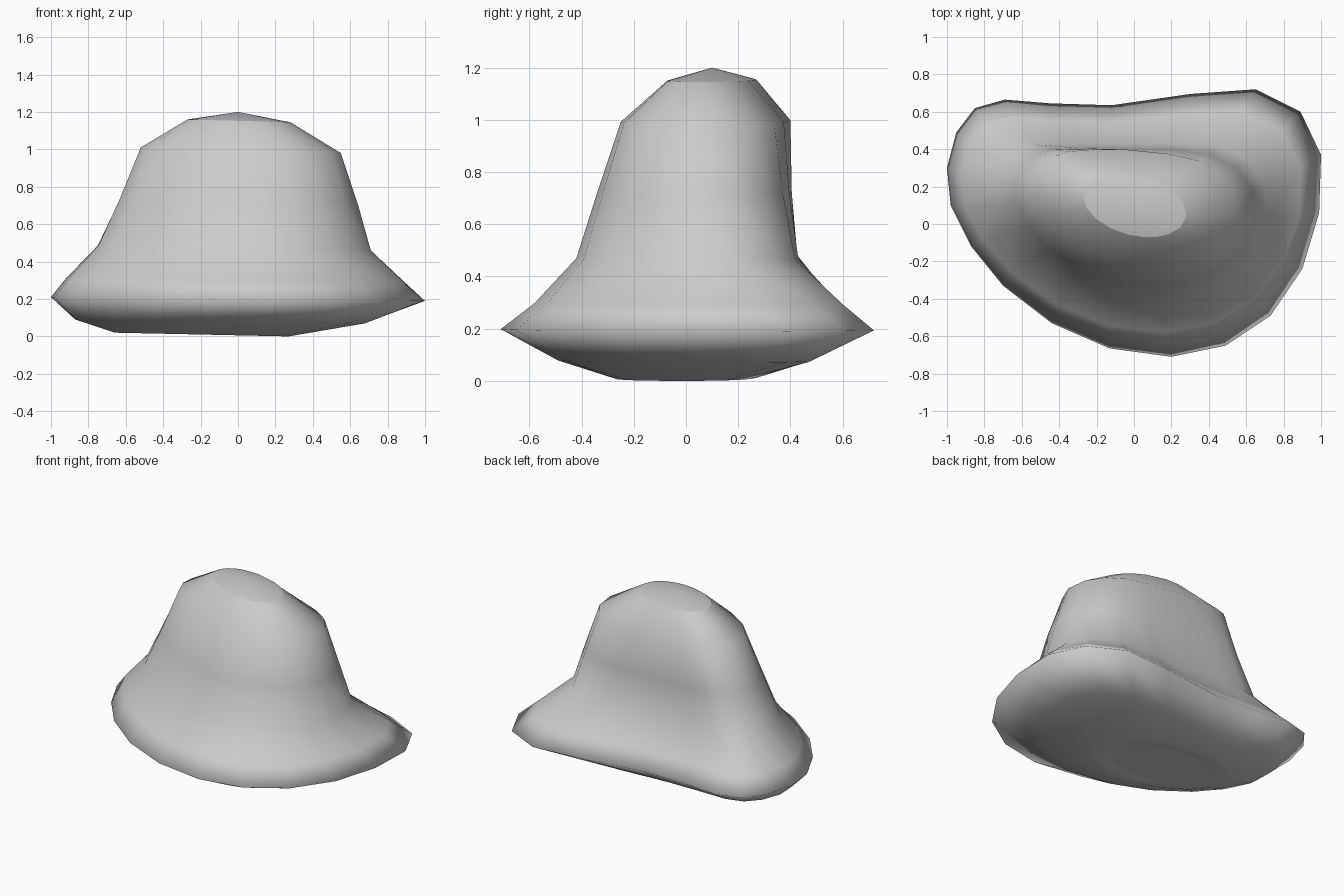
import bpy, bmesh
from math import atan2, cos, sin

if "Cube" in bpy.data.objects:
    bpy.data.objects.remove(bpy.data.objects["Cube"])

# Kidney-shaped brim outline seen from above
BRIM = [(-1.0, .30), (-.95, .49), (-.85, .62), (-.69, .665), (-.45, .645),
        (-.12, .635), (.30, .695), (.65, .72), (.89, .60), (1.0, .37),
        (.99, .06), (.90, -.24), (.73, -.49), (.49, -.65), (.20, -.71),
        (-.13, -.665), (-.44, -.53), (-.70, -.33), (-.87, -.12), (-.98, .10)]

# Rings, bottom to top: x range, y range, left z, right z, share of kidney shape
RINGS = [(-.50, .12, -.19, .21, .025, .015, 0),
         (-.54, .16, -.22, .24, .025, .010, .1),
         (-.66, .27, -.27, .27, .020, .000, .3),
         (-.87, .68, -.49, .48, .090, .070, .8),
         (-1.0, 1.0, -.71, .72, .210, .190, 1),
         (-.92, .89, -.58, .60, .310, .290, .95),
         (-.75, .71, -.42, .43, .485, .460, .75),
         (-.63, .64, -.34, .405, .740, .710, .6),
         (-.52, .55, -.25, .40, 1.01, .980, .4),
         (-.27, .28, -.07, .27, 1.16, 1.145, 0)]


def fit(v, lo, hi, a, b):
    return a + (v - lo) / (hi - lo) * (b - a)


def ring_points(x0, x1, y0, y1, zl, zr, kidney):
    raw = []
    for x, y in BRIM:
        a = atan2((y - .1) / .71, x)
        ex, ey = cos(a), .71 * sin(a) - .2 * cos(a)
        raw.append((x * kidney + ex * (1 - kidney), y * kidney + ey * (1 - kidney)))
    xs, ys = zip(*raw)
    pts = []
    for x, y in raw:
        px = fit(x, min(xs), max(xs), x0, x1)
        pts.append((px, fit(y, min(ys), max(ys), y0, y1), fit(px, x0, x1, zl, zr)))
    return pts


bm = bmesh.new()
loops = [[bm.verts.new(p) for p in ring_points(*r)] for r in RINGS]
n = len(BRIM)

# Wall between neighbouring rings
for low, high in zip(loops, loops[1:]):
    for i in range(n):
        j = (i + 1) % n
        bm.faces.new((low[i], low[j], high[j], high[i]))

# Shallow crown cap and flat base disc
apex = bm.verts.new((0, .1, 1.2))
for i in range(n):
    bm.faces.new((loops[-1][i], loops[-1][(i + 1) % n], apex))
bm.faces.new(loops[0])
bmesh.ops.recalc_face_normals(bm, faces=bm.faces)

# Smooth everywhere except the rims of the two caps
for f in bm.faces:
    f.smooth = True
for loop in (loops[0], loops[-1]):
    for i in range(n):
        bm.edges.get((loop[i], loop[(i + 1) % n])).smooth = False

mesh = bpy.data.meshes.new("bell_hat")
bm.to_mesh(mesh)
bm.free()
bpy.context.collection.objects.link(bpy.data.objects.new("bell_hat", mesh))
